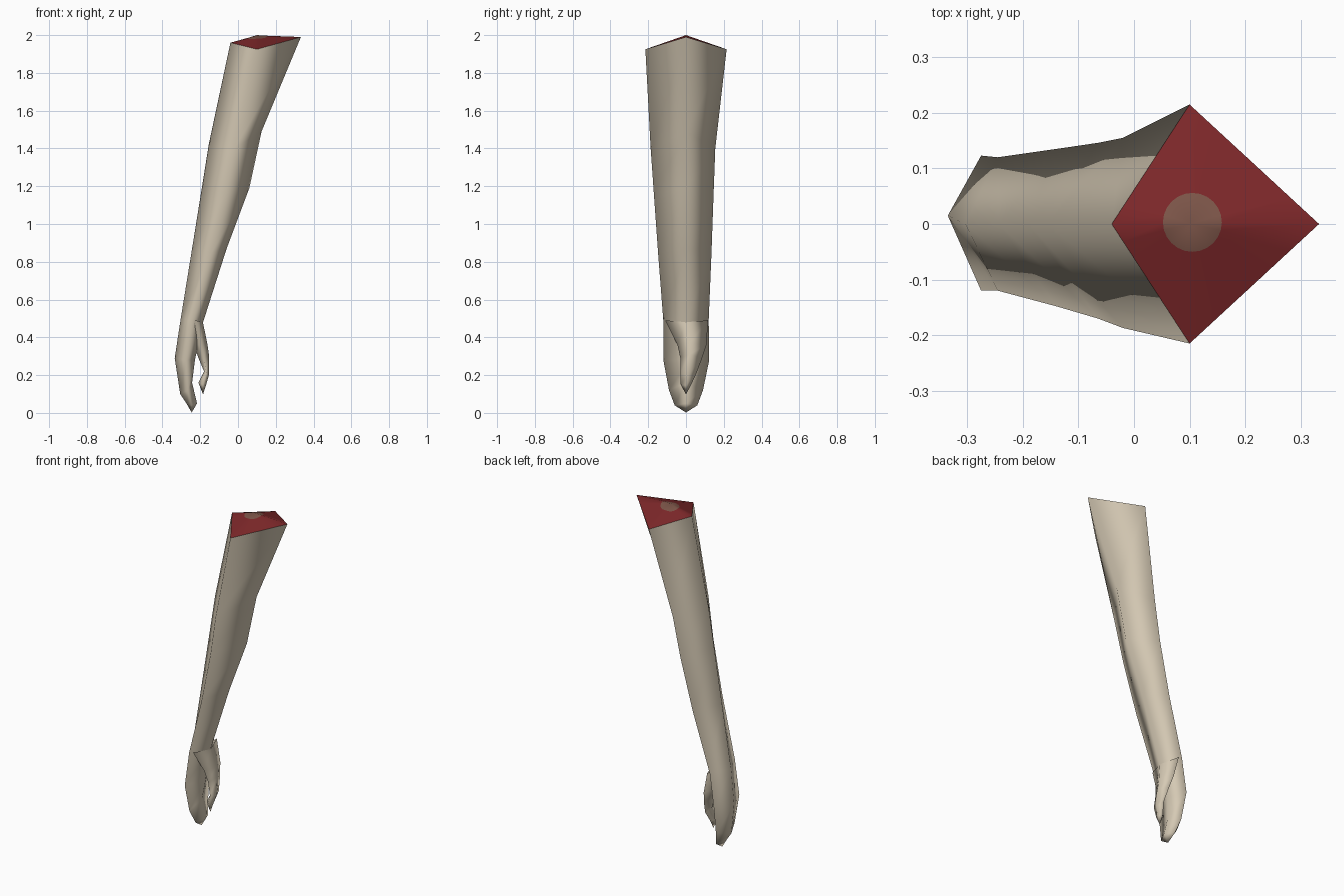
import bpy, bmesh, math

if "Cube" in bpy.data.objects:
    bpy.data.objects.remove(bpy.data.objects["Cube"])


def material(name, rgb):
    m = bpy.data.materials.new(name)
    m.diffuse_color = (*rgb, 1)
    m.use_nodes = True
    m.node_tree.nodes["Principled BSDF"].inputs["Base Color"].default_value = m.diffuse_color
    return m


SKIN = material("pale skin", (0.67, 0.59, 0.46))
FLESH = material("dark red flesh", (0.20, 0.02, 0.022))
BONE = material("brown bone", (0.20, 0.09, 0.065))


def finish(name, bm, mats, smooth=True):
    bmesh.ops.recalc_face_normals(bm, faces=bm.faces[:])
    me = bpy.data.meshes.new(name)
    bm.to_mesh(me)
    bm.free()
    for m in mats:
        me.materials.append(m)
    for p in me.polygons:
        p.use_smooth = smooth
    ob = bpy.data.objects.new(name, me)
    bpy.context.collection.objects.link(ob)
    return ob


def loft(name, rings, tip):
    """Diamond rings: left x,z / side x,z,+y,-y / right x,z / centre y, closed by a tip."""
    bm = bmesh.new()
    prev = None
    for xl, zl, xm, zm, yp, yn, xr, zr, yc in rings:
        ring = [bm.verts.new(c) for c in
                ((xl, yc, zl), (xm, yp, zm), (xr, yc, zr), (xm, yn, zm))]
        if prev:
            for i in range(4):
                j = (i + 1) % 4
                bm.faces.new((prev[i], prev[j], ring[j], ring[i]))
        prev = ring
    t = bm.verts.new(tip)
    for i in range(4):
        bm.faces.new((prev[i], prev[(i + 1) % 4], t))
    return finish(name, bm, [SKIN])


# Arm running down into the closed fingers
loft("arm_and_hand", [
    (-0.04, 1.96, 0.10, 1.925, 0.215, -0.215, 0.333, 1.99, 0),
    (-0.155, 1.42, -0.02, 1.40, 0.155, -0.187, 0.125, 1.49, 0),
    (-0.19, 1.20, -0.065, 1.16, 0.146, -0.170, 0.06, 1.19, 0),
    (-0.243, 0.87, -0.14, 0.85, 0.135, -0.148, -0.06, 0.87, 0),
    (-0.303, 0.50, -0.245, 0.49, 0.120, -0.120, -0.185, 0.48, 0),
    (-0.335, 0.29, -0.275, 0.28, 0.123, -0.120, -0.228, 0.28, 0.015),
    (-0.306, 0.10, -0.265, 0.12, 0.090, -0.090, -0.243, 0.16, 0),
    (-0.270, 0.045, -0.245, 0.04, 0.060, -0.060, -0.217, 0.05, 0),
], (-0.245, 0, 0.002))

# Thumb hooked in front of the palm
loft("thumb", [
    (-0.26, 0.47, -0.225, 0.49, 0.117, -0.11, -0.186, 0.48, 0),
    (-0.235, 0.36, -0.195, 0.36, 0.108, -0.045, -0.163, 0.37, 0.02),
    (-0.205, 0.28, -0.18, 0.29, 0.085, -0.03, -0.154, 0.31, 0.02),
    (-0.180, 0.22, -0.168, 0.21, 0.055, -0.03, -0.154, 0.20, 0.01),
    (-0.210, 0.16, -0.185, 0.15, 0.028, -0.028, -0.170, 0.145, 0),
], (-0.185, 0, 0.098))

# Severed end: shallow pyramid with the bone circle cut into it
CX, N, R = 0.10, 24, 0.053


def cap_point(dx, dy):
    a, drop = (0.233, 0.01) if dx > 0 else (0.14, 0.04)
    return (CX + dx, dy, 2.0 - drop * abs(dx) / a - 0.075 * abs(dy) / 0.215)


bm = bmesh.new()
apex = bm.verts.new(cap_point(0, 0))
inner, outer = [], []
for k in range(N):
    c, s = math.cos(math.tau * k / N), math.sin(math.tau * k / N)
    edge = 1 / (abs(c) / (0.233 if c > 0 else 0.14) + abs(s) / 0.215)
    inner.append(bm.verts.new(cap_point(R * c + 0.005, R * s + 0.003)))
    outer.append(bm.verts.new(cap_point(edge * c, edge * s)))
for k in range(N):
    j = (k + 1) % N
    bm.faces.new((inner[k], outer[k], outer[j], inner[j]))
    bm.faces.new((apex, inner[k], inner[j])).material_index = 1
finish("cut_end", bm, [FLESH, BONE])
